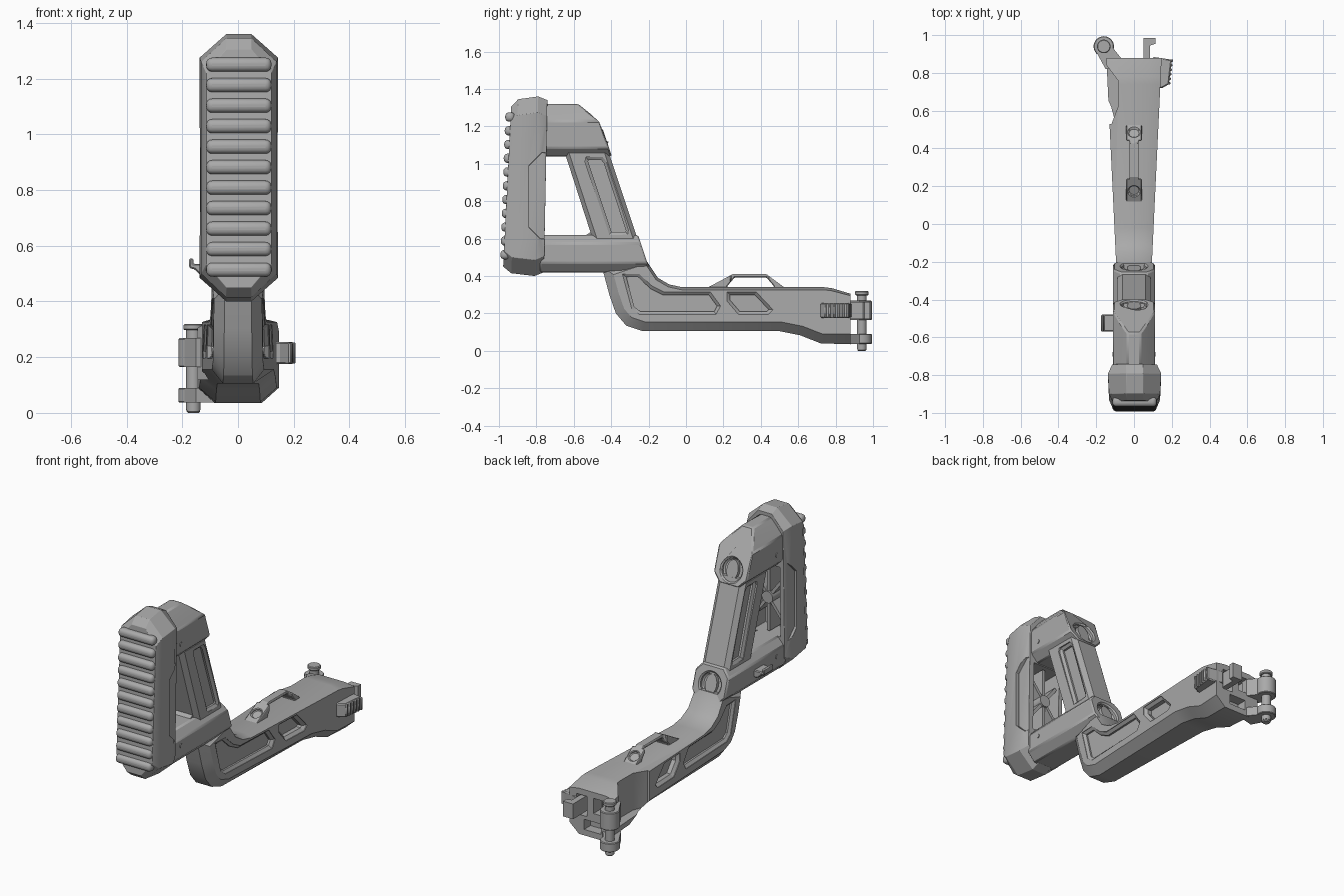
import bpy, bmesh, math
from mathutils import Vector

if "Cube" in bpy.data.objects:
    bpy.data.objects.remove(bpy.data.objects["Cube"])

grey = bpy.data.materials.new("matte grey")
grey.use_nodes = True
grey.diffuse_color = (0.4, 0.4, 0.4, 1)
grey.node_tree.nodes["Principled BSDF"].inputs["Base Color"].default_value = (0.4, 0.4, 0.4, 1)
parts = []


def finish(name, bm, helper=False):
    bmesh.ops.recalc_face_normals(bm, faces=bm.faces)
    mesh = bpy.data.meshes.new(name)
    bm.to_mesh(mesh)
    bm.free()
    mesh.materials.append(grey)
    ob = bpy.data.objects.new(name, mesh)
    bpy.context.collection.objects.link(ob)
    if not helper:
        parts.append(ob)
    return ob


def loft(name, rings, helper=False):
    """Skin a list of equal-length rings and cap both ends."""
    bm = bmesh.new()
    loops = [[bm.verts.new(p) for p in ring] for ring in rings]
    for a, b in zip(loops, loops[1:]):
        for i in range(len(a)):
            j = (i + 1) % len(a)
            bm.faces.new((a[i], a[j], b[j], b[i]))
    bm.faces.new(loops[0])
    bm.faces.new(loops[-1])
    return finish(name, bm, helper)


def place(pts, axis, w):
    order = {"x": lambda u, v: (w, u, v), "y": lambda u, v: (u, w, v), "z": lambda u, v: (u, v, w)}
    return [order[axis](u, v) for u, v in pts]


def prism(name, pts, axis, lo, hi, helper=False):
    return loft(name, [place(pts, axis, lo), place(pts, axis, hi)], helper)


def rect(u0, u1, v0, v1):
    return [(u0, v0), (u1, v0), (u1, v1), (u0, v1)]


def box(name, x0, x1, y0, y1, z0, z1, helper=False):
    return prism(name, rect(x0, x1, y0, y1), "z", z0, z1, helper)


def shrink(pts, top, low=None):
    """Offset a counter-clockwise outline inwards, with a wider offset below."""
    low = top if low is None else low
    out = []
    for i, p in enumerate(pts):
        a = (Vector(p) - Vector(pts[i - 1])).normalized()
        b = (Vector(pts[(i + 1) % len(pts)]) - Vector(p)).normalized()
        n = Vector((a.y + b.y, -a.x - b.x)).normalized()
        d = low if n.y < -0.2 or n.x < -0.8 else top
        q = Vector(p) - n * d / max(0.6, n.dot(Vector((a.y, -a.x))))
        out.append((q.x, q.y))
    return out


def cylinder(name, centre, axis, radius, depth, helper=False, sides=32, flat=1):
    bm = bmesh.new()
    bmesh.ops.create_cone(bm, cap_ends=True, segments=sides, radius1=radius, radius2=radius, depth=depth)
    turn = Vector((0, 0, 1)).rotation_difference(Vector(axis))
    for v in bm.verts:
        v.co.x *= flat
        v.co = turn @ v.co + Vector(centre)
    return finish(name, bm, helper)


def cut(target, *cutters):
    for c in cutters:
        c.hide_render = True
        mod = target.modifiers.new("cut", "BOOLEAN")
        mod.object, mod.solver = c, "EXACT"
        bpy.context.view_layer.objects.active = target
        bpy.ops.object.modifier_apply(modifier=mod.name)
        bpy.data.objects.remove(c)


def bevel(ob, width, segments=1):
    mod = ob.modifiers.new("edge", "BEVEL")
    mod.width, mod.segments, mod.limit_method = width, segments, "ANGLE"
    return ob


def widen(ring):
    return [(x * (1 + 0.5 * (y + 0.2)), y, z) for x, y, z in ring]


def pockets(target, outline, floor, surface):
    """Matching stepped recesses on both sides."""
    for s in (-1, 1):
        rings = [place(shrink(outline, 0.016), "x", s * floor),
                 place(shrink(outline, 0.016), "x", s * (surface - 0.012)),
                 place(outline, "x", s * surface), place(outline, "x", s * 0.2)]
        cut(target, loft("pocket", [widen(r) for r in rings], True))


# Lower arm with chamfered belly and tapering width
side = [(-.45, .45), (-.41, .3), (-.375, .2), (-.32, .135), (-.23, .105), (.5, .105), (.61, .083),
        (.72, .04), (.88, .035), (.88, .305), (.78, .335), (.74, .34), (-.02, .34), (-.09, .355),
        (-.15, .39), (-.21, .48)]
edge = [(min(y, .88), z) for y, z in shrink(side, 0.014, 0.05)]
edge[8], edge[9] = (.88, .09), (.88, .295)
arm = loft("lower_arm", [widen(place(p, "x", x)) for p, x in
                         ((edge, -.095), (side, -.055), (side, .055), (edge, .095))])
pockets(arm, [(-.34, .41), (-.29, .225), (-.25, .195), (.16, .195), (.185, .24), (.13, .315),
              (-.12, .315), (-.18, .345), (-.25, .41)], .07, .092)
pockets(arm, [(.22, .265), (.28, .195), (.44, .195), (.465, .22), (.375, .315), (.22, .315)], .06, .092)
cut(arm, prism("scoop", [(-.3, .5), (-.119, .53), (-.085, .62), (-.085, .76), (-.145, .84), (-.3, .84)],
               "z", .12, .5, True),
    box("end_pocket", -.08, -.01, .8, 1, .18, .27, True),
    box("end_pocket", .03, .1, .8, 1, .15, .27, True),
    box("end_pocket", -.06, .05, .82, 1, .07, .13, True))

# Top loop on the arm
loop = prism("top_loop", [(.11, .335), (.53, .335), (.43, .41), (.25, .41)], "x", -.042, .042)
cut(loop, prism("loop_gap", [(.22, .3), (.47, .3), (.47, .345), (.43, .392), (.26, .392), (.22, .345)],
                "x", -.2, .2, True),
    *[box("waist", s * .025, s * .1, .24, .44, .3, .5, True) for s in (-1, 1)])
for y, n in ((.17, (0, -.5, 1)), (.49, (0, .6, 1))):
    cut(loop, cylinder("ramp_hole", (0, y, .375), n, .03, .04, True))
bevel(loop, .006)


# Tubes whose rear ends follow the slope of the strut
def rear(z):
    return min(-.19 - (z - .42) / 3, -.46 - (z - 1.23) * 1.3)


def tube(name, half, front):
    section = [(s * x, z) for s, pts in ((1, half), (-1, half[::-1])) for x, z in pts]
    return loft(name, [[(x, front, z) for x, z in section], [(x, rear(z), z) for x, z in section]])


upper = tube("upper_tube", [(.065, 1.04), (.11, 1.085), (.11, 1.23), (.075, 1.275), (.035, 1.32)], -.76)
lower = tube("lower_tube", [(.065, .42), (.11, .47), (.11, .575), (.07, .62)], -.78)

# Slanted strut between the tubes
strut_side = [(-.655, 1.08), (-.49, .57), (-.25, .57), (-.42, 1.08)]
rim = shrink(strut_side, .022)
strut = loft("strut", [place(p, "x", x) for p, x in
                       ((rim, -.088), (strut_side, -.062), (strut_side, .062), (rim, .088))])
pockets(strut, [(-.54, 1.01), (-.41, .62), (-.31, .62), (-.305, .645), (-.425, 1.01), (-.445, 1.035),
                (-.535, 1.035)], .07, .095)
prism("strut_fillet", [(-.56, .6), (-.4, .6), (-.49, .66), (-.51, .635)], "x", -.06, .06)

# Round sockets on the rear ends, plus small cross pins
slope = Vector((0, 3, 1)).normalized()
for label, body, z in (("upper", upper, 1.12), ("lower", lower, .52)):
    spot = Vector((0, rear(z), z))
    cut(body, cylinder("socket", spot, slope, .066, .06, True))
    cylinder(label + "_socket_plug", spot - slope * .025, slope, .056, .03, flat=.65)
    for s in (-1, 1):
        cylinder(label + "_pin", (s * .109, -.69, z + .015), (1, 0, 0), .012, .01, sides=16)
    bevel(body, .008)


# Shoulder pad lofted from octagon rings
def pad_ring(y, hx, z0, z1, lean):
    c, d, m = .045, .085, .003
    pts = [(c, z0), (hx, z0 + d), (hx, z1 - d), (c, z1), (-c, z1), (-hx, z1 - d), (-hx, z0 + d), (-c, z0)]
    return [(x + m, y + lean * (z - .9), z) for x, z in pts]


pad = loft("shoulder_pad", [pad_ring(-.955, .117, .45, 1.305, .05), pad_ring(-.915, .135, .415, 1.345, .04),
                            pad_ring(-.8, .141, .4, 1.36, .02), pad_ring(-.75, .118, .42, 1.34, .02)])
for s in (-1, 1):
    cut(pad, prism("side_relief", [(-.7, 1.06), (-.77, 1.06), (-.84, .99), (-.84, .66), (-.78, .6), (-.7, .6)],
                   "x", s * .122, s * .25, True))
cut(pad, box("back_cavity", -.09, .09, -.87, -.6, .62, 1.035, True))
bevel(pad, .008, 2)

# Horizontal grip ribs on the pad
for i in range(11):
    z = .515 + i * .0736
    y = -.957 + .035 * (z - .9)
    rib = box("grip_rib", -.114, .12, y - .022, y + .03, z - .026, z + .024)
    bevel(rib, .021, 4)

# Spoked web in the back of the pad
hub = Vector((0, -.8, .83))
cylinder("web_hub", hub, (0, 1, 0), .035, .08)
for dx, dz in ((0, .2), (0, -.2), (.085, .11), (-.085, .11), (.085, -.11), (-.085, -.11)):
    side_step = Vector((dz, 0, -dx)).normalized() * .009
    ends = [hub + side_step, hub - side_step, hub + Vector((dx, 0, dz)) - side_step,
            hub + Vector((dx, 0, dz)) + side_step]
    loft("web_spoke", [[p + Vector((0, y, 0)) for p in ends] for y in (-.07, .03)])

# Sling hook on the lower tube
hook = prism("sling_hook", [(-.1, .49), (-.135, .495), (-.155, .515), (-.175, .52), (-.175, .555),
                            (-.16, .555), (-.16, .535), (-.1, .535)], "y", -.57, -.48)
bevel(hook, .005)

# Hinge: knuckles, links and pin
hx, hy = -.16, .94
for label, z0, z1 in (("lower", .037, .09), ("upper", .165, .268)):
    knuckle = cylinder(label + "_knuckle", (hx, hy, (z0 + z1) / 2), (0, 0, 1), .054, z1 - z0)
    bevel(knuckle, .004)
    prism(label + "_hinge_link", [(-.21, .93), (-.15, .82), (-.07, .84), (-.07, .88), (-.11, .93)],
          "z", z0, z1)
cylinder("hinge_pin", (hx, hy, .16), (0, 0, 1), .026, .3)
bevel(cylinder("pin_head", (hx, hy, .308), (0, 0, 1), .036, .022), .004)
bevel(cylinder("pin_tip", (hx, hy, .012), (0, 0, 1), .024, .024), .005)

# Latch: hook, lever and serrated thumb pad
prism("latch_hook", [(.05, .84), (.085, .84), (.085, .945), (.115, .955), (.115, .985), (.05, .985)],
      "z", .17, .26)
bevel(prism("latch_lever", [(.1, .72), (.15, .72), (.185, .74), (.2, .87), (.1, .885)], "z", .175, .255), .006)
for i in range(6):
    y = .745 + i * .024
    bevel(box("latch_serration", .15, .192 + i * .003, y - .007, y + .007, .177, .253), .004)

# Crisp edges with smooth curves
bpy.ops.object.select_all(action="DESELECT")
for ob in parts:
    ob.select_set(True)
bpy.context.view_layer.objects.active = parts[0]
bpy.ops.object.shade_smooth_by_angle(angle=math.radians(28))
